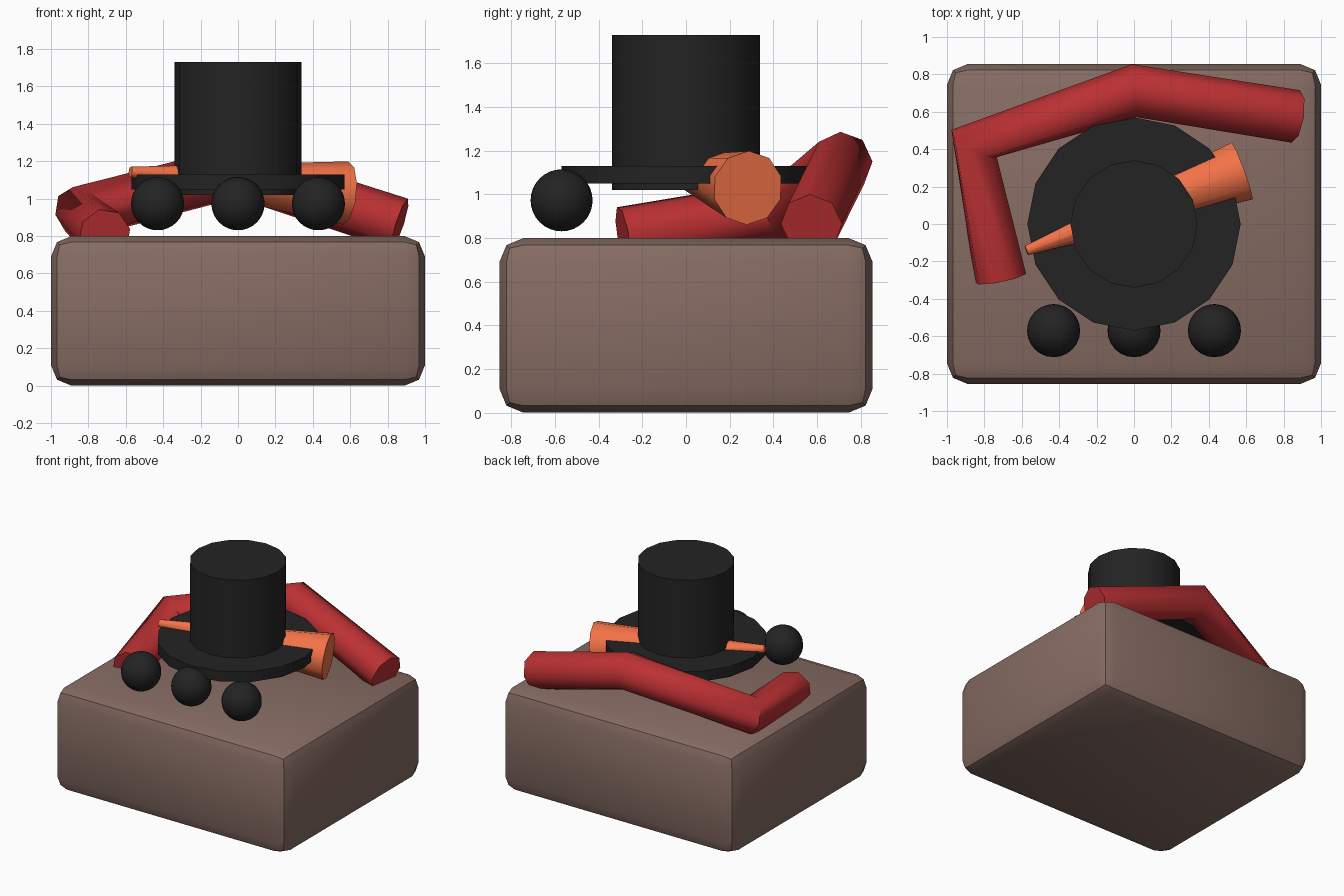
import bpy
from math import radians
from mathutils import Vector

if "Cube" in bpy.data.objects:
    bpy.data.objects.remove(bpy.data.objects["Cube"])


def material(name, rgb):
    m = bpy.data.materials.new(name)
    m.diffuse_color = (*rgb, 1)
    m.use_nodes = True
    m.node_tree.nodes["Principled BSDF"].inputs["Base Color"].default_value = m.diffuse_color
    return m


BROWN = material("brown", (0.24, 0.15, 0.125))
BLACK = material("black", (0.017, 0.017, 0.017))
RED = material("red", (0.5, 0.03, 0.033))
ORANGE = material("orange", (0.9, 0.17, 0.065))


def finish(name, mat, angle=40):
    ob = bpy.context.object
    ob.name = name
    ob.data.materials.append(mat)
    bpy.ops.object.shade_smooth_by_angle(angle=radians(angle))
    return ob


def frustum(name, mat, a, b, r1, r2, sides):
    a, b = Vector(a), Vector(b)
    d = b - a
    bpy.ops.mesh.primitive_cone_add(
        vertices=sides, radius1=r1, radius2=r2, depth=d.length,
        location=(a + b) / 2, rotation=d.to_track_quat('Z', 'Y').to_euler())
    return finish(name, mat)


# rounded base block
bpy.ops.mesh.primitive_cube_add(size=1, location=(0, 0, 0.4))
block = bpy.context.object
block.scale = (2, 1.71, 0.8)
bpy.ops.object.transform_apply(location=False, rotation=False, scale=True)
bevel = block.modifiers.new("rounded_edges", 'BEVEL')
bevel.width = 0.11
bevel.segments = 2
bpy.ops.object.modifier_apply(modifier=bevel.name)
finish("base_block", BROWN)

# top hat
frustum("hat_brim", BLACK, (0, 0, 1.05), (0, 0, 1.13), 0.57, 0.57, 16)
frustum("hat_crown", BLACK, (0, 0, 1.02), (0, 0, 1.73), 0.34, 0.34, 16)

# carrot lying through the hat
frustum("carrot", ORANGE, (0.575, 0.283, 1.03), (-0.575, -0.142, 1.143),
        0.17, 0.028, 10)

# coal lumps along the front
for i, x in enumerate((-0.43, 0, 0.43)):
    bpy.ops.mesh.primitive_uv_sphere_add(segments=24, ring_count=16, radius=0.142,
                                         location=(x, -0.57, 0.973))
    finish(f"coal_{i + 1}", BLACK)

# scarf: eight-sided tube draped round the back
path = [(0.865, 0.575, 0.865), (0, 0.713, 1.145),
        (-0.855, 0.43, 0.925), (-0.713, -0.288, 0.805)]
curve = bpy.data.curves.new("scarf", 'CURVE')
curve.dimensions = '3D'
curve.bevel_depth = 0.142
curve.bevel_resolution = 2
curve.use_fill_caps = True
spline = curve.splines.new('POLY')
spline.points.add(len(path) - 1)
for point, co in zip(spline.points, path):
    point.co = (*co, 1)
scarf = bpy.data.objects.new("scarf", curve)
bpy.context.collection.objects.link(scarf)
bpy.ops.object.select_all(action='DESELECT')
scarf.select_set(True)
bpy.context.view_layer.objects.active = scarf
bpy.ops.object.convert(target='MESH')
finish("scarf", RED, 65)
